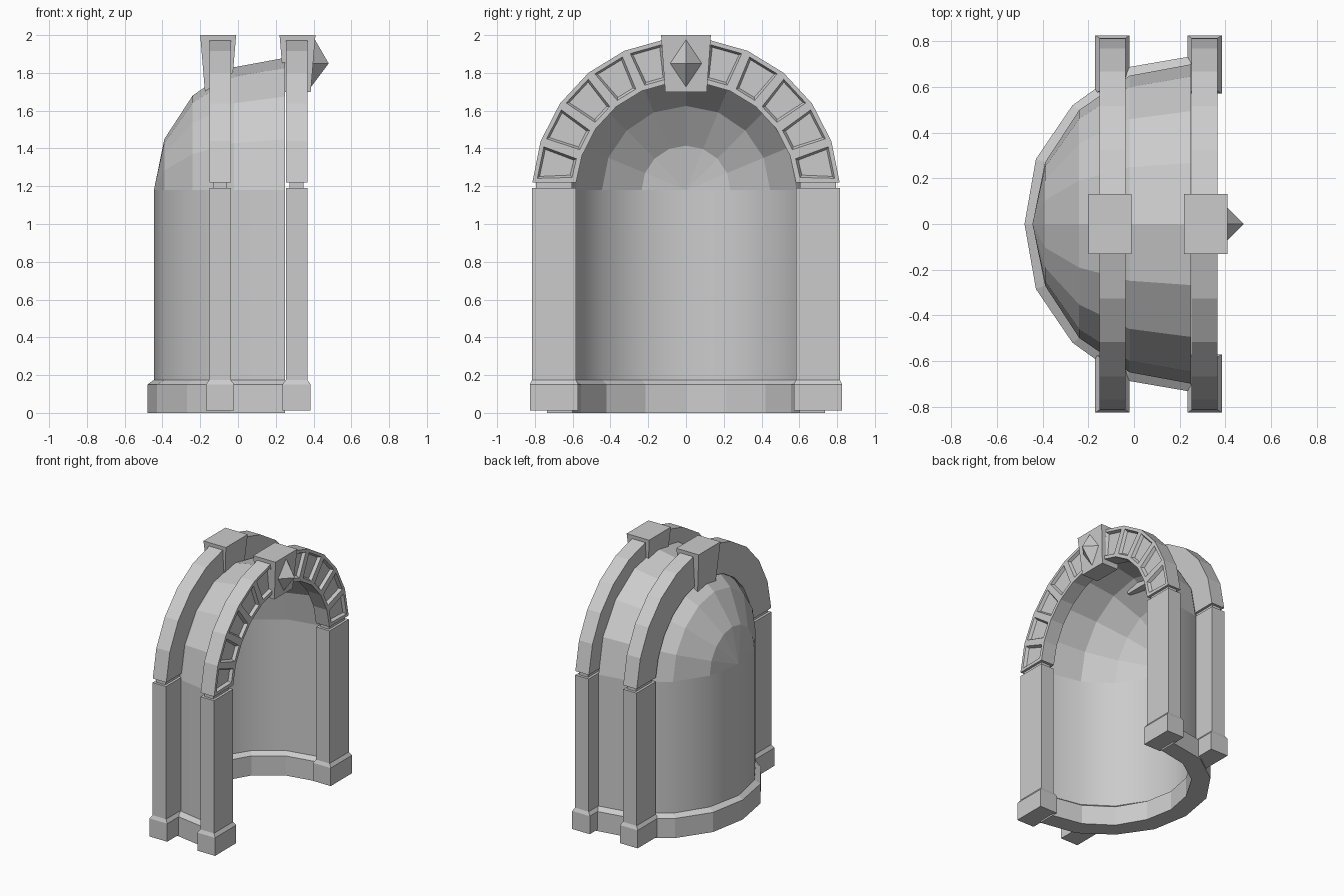
import bpy, bmesh, math
from mathutils import Vector

if "Cube" in bpy.data.objects:
    bpy.data.objects.remove(bpy.data.objects["Cube"])

stone = bpy.data.materials.new("grey stone")
stone.use_nodes = True
GREY = (0.6, 0.6, 0.6, 1)
stone.diffuse_color = GREY
stone.node_tree.nodes["Principled BSDF"].inputs["Base Color"].default_value = GREY


def finish(bm, name):
    bmesh.ops.remove_doubles(bm, verts=bm.verts, dist=0.0005)
    bmesh.ops.recalc_face_normals(bm, faces=bm.faces)
    mesh = bpy.data.meshes.new(name)
    bm.to_mesh(mesh)
    bm.free()
    mesh.materials.append(stone)
    obj = bpy.data.objects.new(name, mesh)
    bpy.context.scene.collection.objects.link(obj)
    return obj


def loft(rings, closed=True, caps=True):
    """Skin a row of point rings with quads."""
    bm = bmesh.new()
    rows = [[bm.verts.new(p) for p in ring] for ring in rings]
    n = len(rows[0])
    for a, b in zip(rows, rows[1:]):
        for i in range(n if closed else n - 1):
            j = (i + 1) % n
            bm.faces.new((a[i], a[j], b[j], b[i]))
    if caps:
        bm.faces.new(rows[0])
        bm.faces.new(rows[-1])
    return bm


def rect(cx, cy, hx, hy, z):
    return [(cx + sx * hx, cy + sy * hy, z)
            for sx, sy in ((-1, -1), (1, -1), (1, 1), (-1, 1))]


# Niche plan as (x, half width), from the opening to the back
WALL_OUT = [(0.25, 0.70), (-0.02, 0.65), (-0.24, 0.50), (-0.39, 0.27), (-0.445, 0)]
WALL_IN = [(0.25, 0.635), (0.0, 0.585), (-0.20, 0.445), (-0.335, 0.235), (-0.375, 0)]
FOOT_OUT = [(0.25, 0.735), (-0.04, 0.685), (-0.27, 0.52), (-0.43, 0.285), (-0.48, 0)]
FOOT_IN = [(0.25, 0.60), (0.015, 0.555), (-0.18, 0.42), (-0.30, 0.215), (-0.34, 0)]
DOME_Z = 1.18
LEDGE_Z, LEDGE_TOP = 0.15, 0.175


# Niche wall and half dome
def wall_ring(x, r):
    arc = [math.pi * i / 8 for i in range(9)]
    return ([(x, r, LEDGE_Z)]
            + [(x, r * math.cos(a), DOME_Z + r * math.sin(a)) for a in arc]
            + [(x, -r, LEDGE_Z)])


shell = finish(loft([wall_ring(*p) for p in WALL_IN[::-1] + WALL_OUT],
                    closed=False, caps=False), "niche_shell")
bpy.ops.object.select_all(action="DESELECT")
shell.select_set(True)
bpy.context.view_layer.objects.active = shell
bpy.ops.object.shade_smooth_by_angle(angle=math.radians(30))
for poly in shell.data.polygons:
    if poly.center.z > DOME_Z:
        poly.use_smooth = False

# Curved plinth with a chamfered ledge on both sides
sections = []
for fo, wo, wi, fi in zip(FOOT_OUT, WALL_OUT, WALL_IN, FOOT_IN):
    sections.append([(*fo, 0), (*fo, LEDGE_Z), (*wo, LEDGE_TOP),
                     (*wi, LEDGE_TOP), (*fi, LEDGE_Z), (*fi, 0)])
mirrored = [[(x, -y, z) for x, y, z in s] for s in sections[-2::-1]]
finish(loft(sections + mirrored), "curved_plinth")

# Arched ribs
ARCH_Z, SPRING_Z = 1.17, 1.22
R_OUT, R_IN = 0.815, 0.583
HALF = 0.057
SEGMENTS = 11


def arch(cx, name, panels):
    start = math.asin((SPRING_Z - ARCH_Z) / R_OUT)
    rings = []
    for i in range(SEGMENTS + 1):
        a = start + (math.pi - 2 * start) * i / SEGMENTS
        ring = []
        for x, r in ((-HALF, R_IN), (HALF, R_IN), (HALF, R_OUT), (-HALF, R_OUT)):
            z = ARCH_Z + r * math.sin(a)
            if i in (0, SEGMENTS):
                z = SPRING_Z
            ring.append((cx + x, r * math.cos(a), z))
        rings.append(ring)
    bm = loft(rings)
    bmesh.ops.recalc_face_normals(bm, faces=bm.faces)
    if panels:
        # Sunken panel in each voussoir, except under the keystone
        fronts = [f for f in bm.faces if f.normal.x > 0.9
                  and abs(f.calc_center_median().y) > 0.05]
        bmesh.ops.inset_individual(bm, faces=fronts, thickness=0.034)
        bmesh.ops.inset_individual(bm, faces=fronts, thickness=0.016, depth=-0.022)
    finish(bm, name)


# Keystone, wider at the top
def keystone(cx, name):
    finish(loft([rect(cx, 0, 0.07, 0.11, 1.70), rect(cx, 0, 0.095, 0.132, 2.0)]), name)


# Pier with its foot block and the narrow neck below the arch
def pier(cx, side, name):
    cy = side * (R_OUT + R_IN) / 2
    hy = (R_OUT - R_IN) / 2
    finish(loft([rect(cx, cy, 0.075, 0.128, 0.012),
                 rect(cx, cy, 0.075, 0.128, LEDGE_Z),
                 rect(cx, cy, HALF, hy, LEDGE_TOP)]), name + "_foot")
    finish(loft([rect(cx, cy, HALF, hy, 0.16),
                 rect(cx, cy, HALF, hy, 1.19)]), name)
    finish(loft([rect(cx, cy, 0.038, hy - 0.02, 1.18),
                 rect(cx, cy, 0.038, hy - 0.02, 1.23)]), name + "_neck")


for cx, label, panels in ((0.31, "opening", True), (-0.095, "rear", False)):
    arch(cx, label + "_arch", panels)
    keystone(cx + (0.005 if panels else -0.01), label + "_keystone")
    for side, word in ((1, "far"), (-1, "near")):
        pier(cx, side, f"{label}_{word}_pier")

# Pointed stud on the opening keystone, following its sloped face
bm = bmesh.new()
tip = bm.verts.new((0.48, 0, 1.85))
base = [bm.verts.new(p) for p in ((0.396, 0.085, 1.85), (0.408, 0, 1.975),
                                  (0.396, -0.085, 1.85), (0.386, 0, 1.725))]
for i in range(4):
    bm.faces.new((base[i], base[(i + 1) % 4], tip))
bm.faces.new(base)
finish(bm, "keystone_stud")
